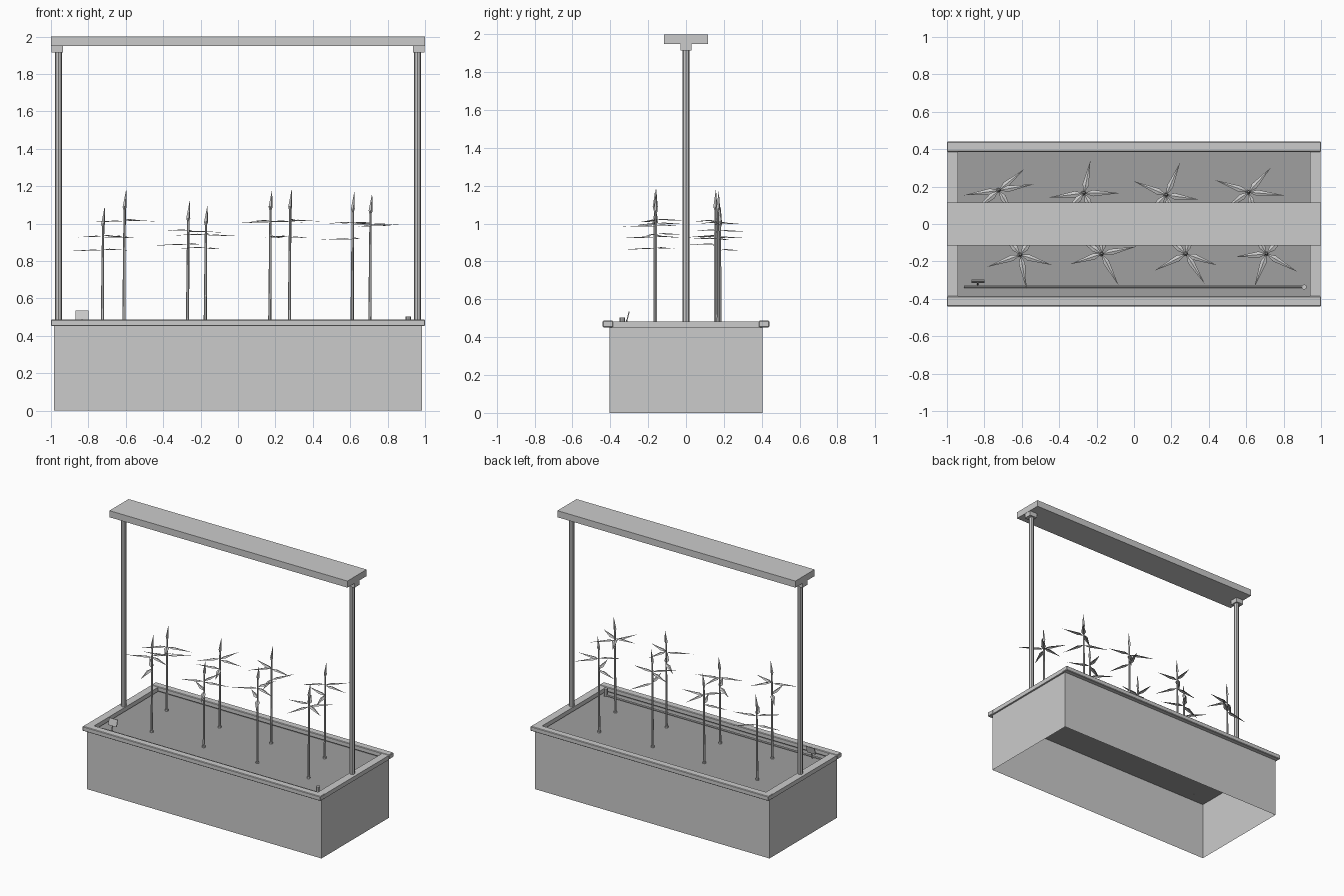
import bpy, bmesh, math
from mathutils import Vector

if "Cube" in bpy.data.objects:
    bpy.data.objects.remove(bpy.data.objects["Cube"])


def material(name, v):
    m = bpy.data.materials.new(name)
    m.diffuse_color = (v, v, v, 1)
    m.use_nodes = True
    m.node_tree.nodes["Principled BSDF"].inputs["Base Color"].default_value = m.diffuse_color
    return m


LIGHT = material("light_grey", 0.6)
SOIL = material("soil_grey", 0.35)


def finish(bm, name, mat=LIGHT):
    me = bpy.data.meshes.new(name)
    bm.to_mesh(me)
    bm.free()
    me.materials.append(mat)
    ob = bpy.data.objects.new(name, me)
    bpy.context.collection.objects.link(ob)
    return ob


def box(name, x, y, z, bevel=0):
    """Box from (min, max) ranges."""
    bm = bmesh.new()
    bmesh.ops.create_cube(bm, size=1)
    for v in bm.verts:
        for i, r in enumerate((x, y, z)):
            v.co[i] = (r[0] + r[1]) / 2 + v.co[i] * (r[1] - r[0])
    if bevel:
        bmesh.ops.bevel(bm, geom=bm.edges[:], offset=bevel, segments=1, affect='EDGES')
    return finish(bm, name)


def add_tube(bm, a, b, r1, r2, sides):
    """Tapered tube between two points."""
    a, b = Vector(a), Vector(b)
    d = b - a
    mat = d.to_track_quat('Z', 'Y').to_matrix().to_4x4()
    mat.translation = (a + b) / 2
    bmesh.ops.create_cone(bm, cap_ends=True, segments=sides, radius1=r1,
                          radius2=r2, depth=d.length, matrix=mat)


def tube(name, a, b, r, sides=8):
    bm = bmesh.new()
    add_tube(bm, a, b, r, r, sides)
    return finish(bm, name)


# Trough: four walls, open below
bm = bmesh.new()
bmesh.ops.create_cube(bm, size=1)
for v in bm.verts:
    v.co = (v.co.x * 1.97, v.co.y * 0.81, (v.co.z + 0.5) * 0.46)
bmesh.ops.delete(bm, geom=[f for f in bm.faces if abs(f.normal.z) > 0.5], context='FACES_ONLY')
finish(bm, "trough_walls")

# Soil sheet
bm = bmesh.new()
bmesh.ops.create_grid(bm, x_segments=1, y_segments=1, size=1)
for v in bm.verts:
    v.co = (v.co.x * 0.983, v.co.y * 0.403, 0.442)
finish(bm, "soil", SOIL)

# Rim, posts and brackets
for s, side in ((-1, "front"), (1, "back")):
    box(side + "_rim", (-1, 1), sorted((s * 0.385, s * 0.44)), (0.452, 0.487), 0.004)
for s, side in ((-1, "left"), (1, "right")):
    box(side + "_rim", sorted((s * 0.94, s * 0.998)), (-0.385, 0.385), (0.452, 0.484))
    tube(side + "_post", (s * 0.96, 0, 0.45), (s * 0.96, 0, 1.92), 0.018)
    box(side + "_bracket", sorted((s * 0.935, s * 0.998)), (-0.03, 0.03), (1.915, 1.952))

# Lamp bar
box("lamp_bar", (-1, 1), (-0.115, 0.115), (1.95, 2.0))

# Watering pipe with end fitting
tube("water_pipe", (-0.91, -0.335, 0.452), (0.91, -0.335, 0.452), 0.007)
tube("pipe_fitting", (0.91, -0.337, 0.445), (0.91, -0.337, 0.503), 0.014)

# Leaning marker plate on a stake
bm = bmesh.new()
bmesh.ops.create_cube(bm, size=1)
for v in bm.verts:
    z = 0.485 + (v.co.z + 0.5) * 0.05
    v.co = (-0.835 + v.co.x * 0.07, -0.313 + (z - 0.485) * 0.25 + v.co.y * 0.006, z)
add_tube(bm, (-0.835, -0.325, 0.44), (-0.835, -0.312, 0.49), 0.004, 0.004, 6)
finish(bm, "marker_plate")


def add_leaf(bm, c, ang, length, z):
    """Slim kite leaf with a slight ridge and droop."""
    a = math.radians(ang)
    d, n = Vector((math.cos(a), math.sin(a), 0)), Vector((-math.sin(a), math.cos(a), 0))
    o = Vector((c[0], c[1], z))
    mid = o + d * length * 0.25
    up = Vector((0, 0, 0.006))
    base, ridge, tip, l, r = [bm.verts.new(p) for p in (
        o, mid + up, o + d * length - up * 0.5, mid + n * 0.017, mid - n * 0.017)]
    for f in ((base, ridge, l), (ridge, tip, l), (base, r, ridge), (r, tip, ridge)):
        bm.faces.new(f)


# Plants: x, y, top, upper leaf height, lower leaf height, upper angles, lower angles
plants = [
    (-0.725, 0.18, 1.09, 0.93, 0.86, (10, 220, 300), (188, 40)),
    (-0.27, 0.165, 1.12, 0.96, 0.89, (0, 79, 225), (187, 295)),
    (0.17, 0.155, 1.18, 1.01, 0.93, (157, 352, 225), (67, 285)),
    (0.61, 0.17, 1.17, 1.00, 0.92, (355, 48, 215), (160, 285)),
    (-0.61, -0.165, 1.18, 1.015, 0.93, (200, 342, 55), (280, 130)),
    (-0.175, -0.16, 1.10, 0.94, 0.87, (12, 198, 85), (298, 145)),
    (0.275, -0.16, 1.18, 1.015, 0.93, (208, 340, 75), (302, 140)),
    (0.705, -0.16, 1.16, 1.00, 0.99, (330, 120, 185), (250, 45)),
]
for i, (x, y, top, zu, zl, upper, lower) in enumerate(plants):
    bm = bmesh.new()
    neck = top - 0.09
    add_tube(bm, (x, y, 0.44), (x, y, 0.455), 0.013, 0.011, 8)       # collar
    add_tube(bm, (x, y, 0.44), (x + 0.004, y, neck), 0.009, 0.006, 6)  # stem
    add_tube(bm, (x + 0.003, y, neck - 0.02), (x + 0.004, y, neck), 0.005, 0.011, 4)
    add_tube(bm, (x + 0.004, y, neck), (x + 0.012, y + 0.003, top), 0.011, 0.0005, 4)
    for angs, z in ((upper, zu), (lower, zl)):
        for k, a in enumerate(angs):
            add_leaf(bm, (x + 0.003, y), a, 0.19 - 0.012 * k, z + 0.004 * (k - 1))
    finish(bm, "plant_%d" % (i + 1))
